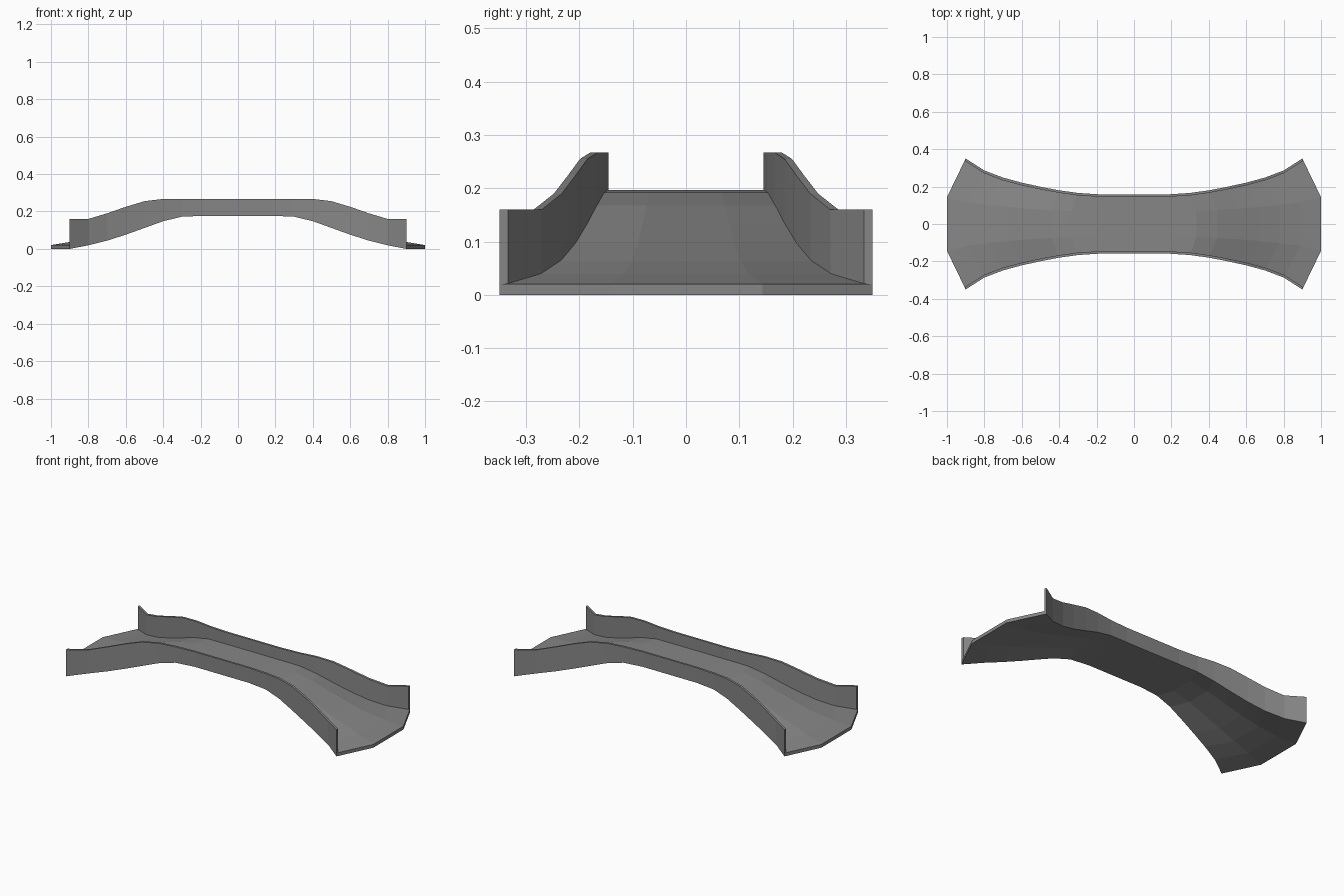
import bpy, bmesh

if "Cube" in bpy.data.objects:
    bpy.data.objects.remove(bpy.data.objects["Cube"])

# Half-bridge stations: x at edge, half width, deck underside z, parapet top z
HALF = [
    (0.0, 0.158, 0.177, 0.267), (0.18, 0.158, 0.177, 0.267),
    (0.3, 0.166, 0.172, 0.267), (0.4, 0.180, 0.148, 0.267),
    (0.5, 0.199, 0.112, 0.255), (0.6, 0.221, 0.076, 0.225),
    (0.7, 0.248, 0.044, 0.190), (0.8, 0.286, 0.019, 0.160),
    (0.9, 0.350, 0.000, 0.160),
]
STATIONS = [(-x, w, b, t) for x, w, b, t in HALF[:0:-1]] + HALF
DECK = 0.02      # deck thickness
BULGE = 1 / 0.9  # middle of each deck row bows outwards

# Dark grey stone
stone = bpy.data.materials.new("dark_stone")
stone.diffuse_color = (0.24, 0.24, 0.24, 1)
stone.use_nodes = True
stone.node_tree.nodes["Principled BSDF"].inputs["Base Color"].default_value = stone.diffuse_color


def loft(name, sections):
    """Skin a list of closed cross-sections and cap both ends."""
    bm = bmesh.new()
    rings = [[bm.verts.new(p) for p in s] for s in sections]
    n = len(rings[0])
    for a, b in zip(rings, rings[1:]):
        for i in range(n):
            j = (i + 1) % n
            bm.faces.new((a[i], a[j], b[j], b[i]))
    for ring in (rings[0], rings[-1]):
        # caps are strips of quads between lower and upper points
        for i in range(n // 2 - 1):
            bm.faces.new((ring[i], ring[i + 1], ring[n - 2 - i], ring[n - 1 - i]))
    bmesh.ops.recalc_face_normals(bm, faces=bm.faces)
    mesh = bpy.data.meshes.new(name)
    bm.to_mesh(mesh)
    bm.free()
    mesh.materials.append(stone)
    obj = bpy.data.objects.new(name, mesh)
    bpy.context.collection.objects.link(obj)
    return obj


# Arched deck with flared, pointed-out ends
def deck_section(x, w, b, t):
    row = [(x, -w), (x * BULGE, -0.41 * w), (x * BULGE, 0.41 * w), (x, w)]
    return [(px, py, b) for px, py in row] + \
           [(px, py, b + DECK) for px, py in reversed(row)]


loft("deck", [deck_section(*s) for s in STATIONS])


# Curved parapet walls along both sides
def wall_section(side, x, w, b, t):
    inner = w - 0.012 - 0.004 * abs(x)
    return [(x, side * w, b + DECK), (x, side * inner, b + DECK),
            (x, side * inner, t), (x, side * w, t)]


for name, side in (("front_parapet", -1), ("back_parapet", 1)):
    loft(name, [wall_section(side, *s) for s in STATIONS])
